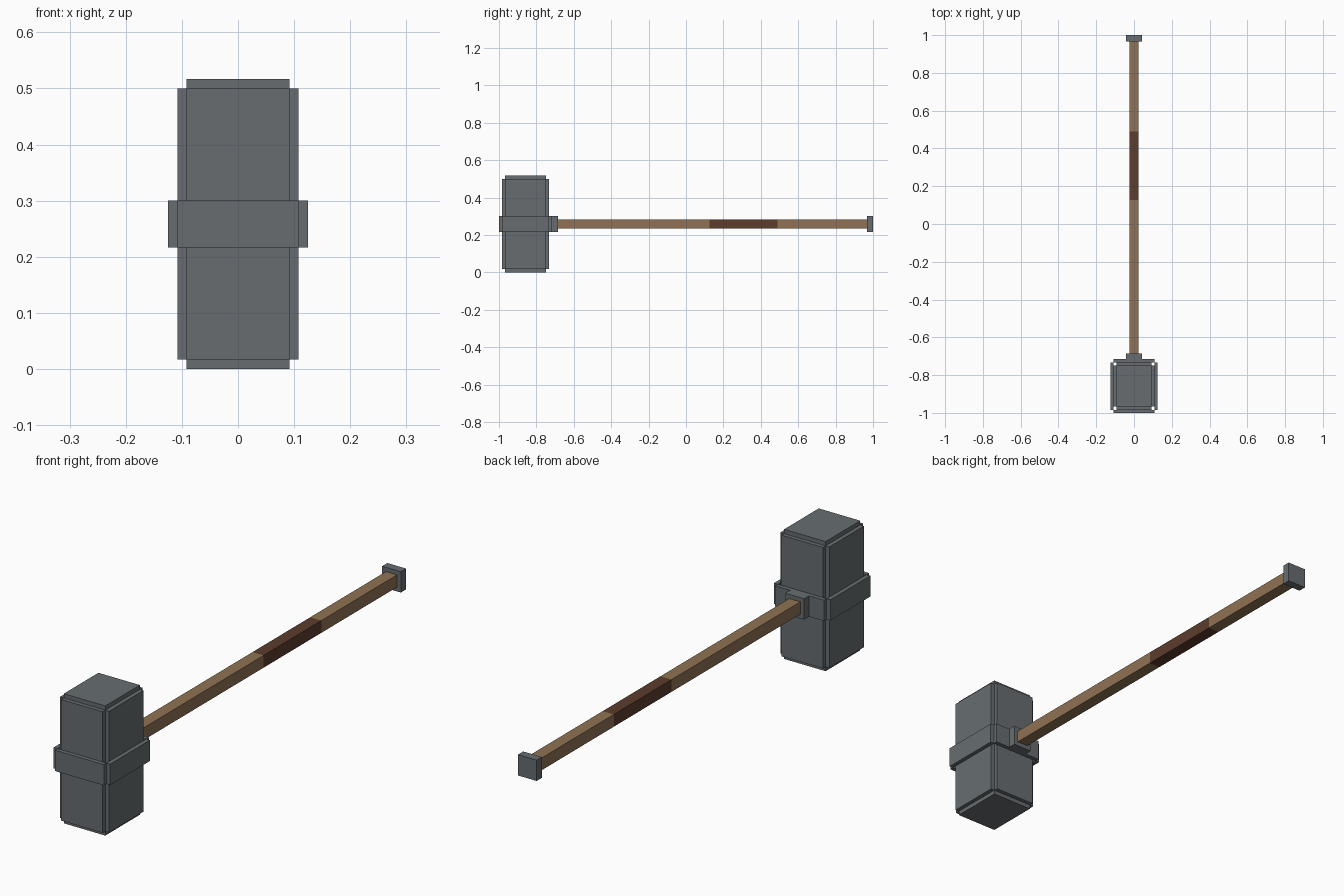
import bpy
from mathutils import Vector

cube = bpy.data.objects.get("Cube")
if cube:
    bpy.data.objects.remove(cube, do_unlink=True)


def material(name, rgb):
    m = bpy.data.materials.new(name)
    m.use_nodes = True
    m.diffuse_color = (*rgb, 1)
    bsdf = next(n for n in m.node_tree.nodes if n.type == 'BSDF_PRINCIPLED')
    bsdf.inputs["Base Color"].default_value = (*rgb, 1)
    return m


steel = material("grey_steel", (0.136, 0.152, 0.163))
wood = material("light_wood", (0.275, 0.170, 0.087))
leather = material("dark_leather", (0.109, 0.045, 0.026))


def box(name, centre, half, mat):
    """Flat shaded box from its centre and half sizes."""
    bpy.ops.mesh.primitive_cube_add(size=2)
    ob = bpy.context.object
    ob.name = ob.data.name = name
    for v in ob.data.vertices:
        v.co = Vector(centre) + v.co * Vector(half)
    ob.data.materials.append(mat)
    return ob


MID_Y, MID_Z = -0.858, 0.2585      # centre of the head
STEP = 0.0165                      # thickness of every raised plate
X, Y, Z = 0.0915, 0.109, 0.2415    # half sizes of the inner head
BAND = 0.0415                      # half height of band, collar and cap
head = (0, MID_Y, MID_Z)

# Head: three crossing blocks leave stepped, notched edges
box("head_side_block", head, (X + STEP, Y, Z), steel)
box("head_front_block", head, (X, Y + STEP, Z), steel)
box("head_striking_block", head, (X, Y, Z + STEP + 0.0005), steel)

# Band: four separate plates around the head
for side, sx in (("left", 1), ("right", -1)):
    box("band_" + side, (sx * (X + 1.5 * STEP), MID_Y, MID_Z),
        (STEP / 2, Y + STEP, BAND), steel)
for side, sy in (("back", 1), ("front", -1)):
    box("band_" + side, (0, MID_Y + sy * (Y + 1.5 * STEP), MID_Z),
        (X + STEP, STEP / 2, BAND), steel)


def rod(name, start, end, radius, mat):
    """Square bar running along y at the height of the head's centre."""
    box(name, (0, (start + end) / 2, MID_Z),
        (radius, (end - start) / 2, radius), mat)


# Handle: collar, wooden shaft with a wrapped grip, end cap
rod("handle_collar", MID_Y + Y + 2 * STEP, -0.685, BAND, steel)
rod("handle_lower", -0.685, 0.126, 0.0245, wood)
rod("handle_grip", 0.126, 0.49, 0.0245, leather)
rod("handle_upper", 0.49, 0.967, 0.0245, wood)
rod("handle_end_cap", 0.967, 1.0, BAND, steel)
